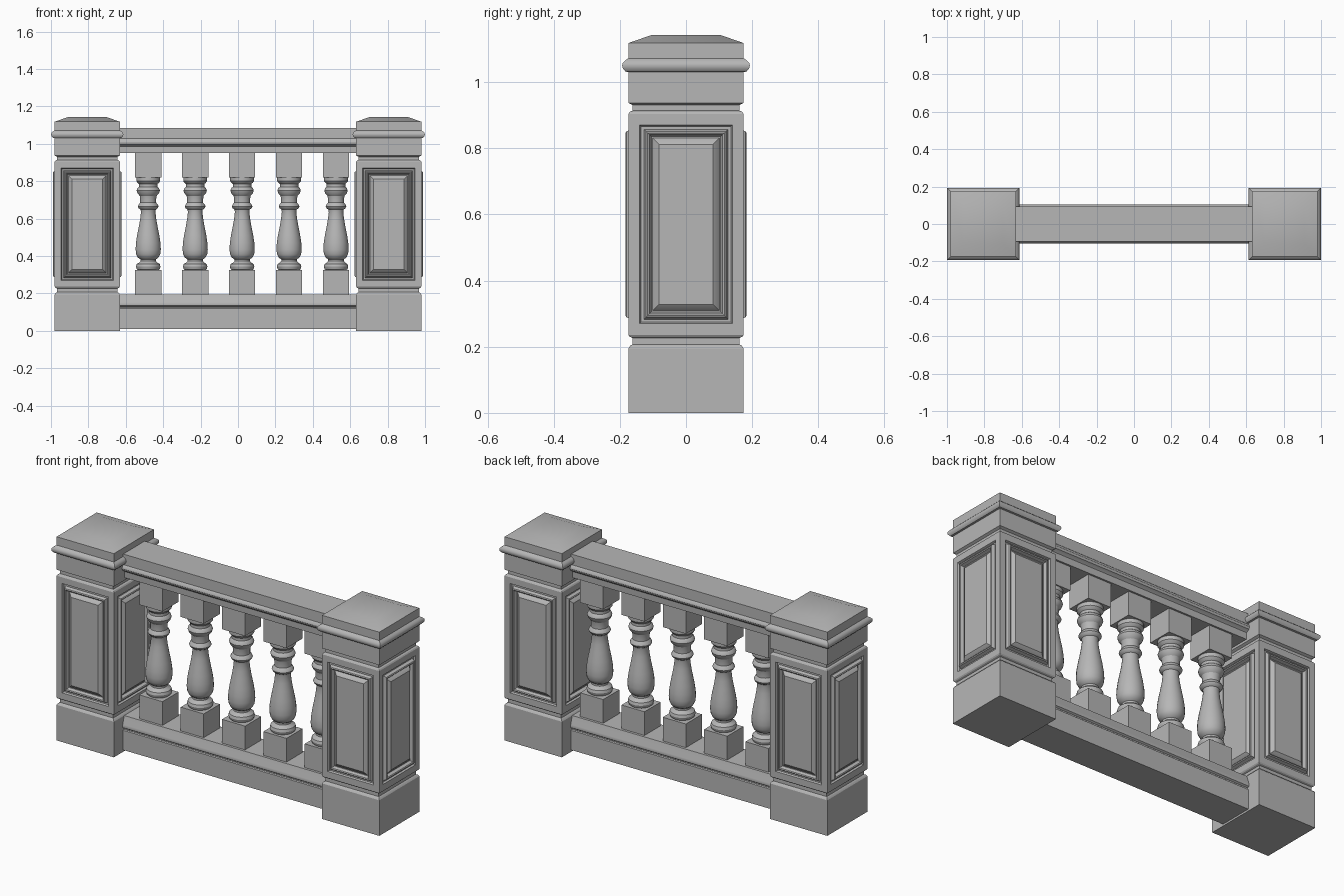
import bpy, bmesh
from math import pi, cos, sin, sqrt, radians

if "Cube" in bpy.data.objects:
    bpy.data.objects.remove(bpy.data.objects["Cube"])

stone = bpy.data.materials.new("grey stone")
stone.use_nodes = True
GREY = (0.47, 0.47, 0.47, 1)
stone.diffuse_color = GREY
stone.node_tree.nodes["Principled BSDF"].inputs["Base Color"].default_value = GREY


def finish(bm, name, loc=(0, 0, 0)):
    bmesh.ops.recalc_face_normals(bm, faces=bm.faces)
    mesh = bpy.data.meshes.new(name)
    bm.to_mesh(mesh)
    bm.free()
    mesh.materials.append(stone)
    ob = bpy.data.objects.new(name, mesh)
    bpy.context.collection.objects.link(ob)
    ob.location = loc
    bpy.ops.object.select_all(action='DESELECT')
    ob.select_set(True)
    bpy.context.view_layer.objects.active = ob
    bpy.ops.object.shade_smooth_by_angle(angle=radians(32))
    return ob


def stack(bm, profile, sides):
    """Stack rings of (half width, height); four sides give a square plan."""
    scale = sqrt(2) if sides == 4 else 1
    rings = []
    for r, z in profile:
        angles = [2 * pi * (i + 0.5) / sides for i in range(sides)]
        rings.append([bm.verts.new((r * scale * cos(a), r * scale * sin(a), z)) for a in angles])
    for low, high in zip(rings, rings[1:]):
        for i in range(sides):
            j = (i + 1) % sides
            bm.faces.new((low[i], low[j], high[j], high[i]))
    bm.faces.new(rings[0][::-1])
    bm.faces.new(rings[-1])


# Posts: square stacked profile with moulded panels on all four sides
POST = [(.174, 0), (.174, .195), (.169, .203), (.161, .207), (.161, .226), (.170, .230),
        (.174, .236), (.174, .904), (.170, .91), (.161, .914), (.161, .93), (.174, .937),
        (.174, 1.03), (.183, 1.032), (.191, 1.041), (.193, 1.05), (.191, 1.058),
        (.183, 1.066), (.174, 1.072), (.174, 1.118), (.105, 1.142)]
# Panel rings: inset distance, then step outward or inward
PANEL = [(.034, 0), (.004, -.010), (.009, 0), (.006, .016), (.005, .003),
         (.005, -.003), (.006, -.016), (.004, 0), (.003, .004), (.016, .012)]


def build_post(name, x):
    bm = bmesh.new()
    stack(bm, POST, 4)
    panels = [f for f in bm.faces if f.calc_center_median().z < .6 and
              max(v.co.z for v in f.verts) > .9 and min(v.co.z for v in f.verts) > .2]
    bm.normal_update()
    for inset, step in PANEL:
        bmesh.ops.inset_individual(bm, faces=panels, thickness=inset, depth=step,
                                   use_even_offset=True)
    finish(bm, name, (x, 0, 0))


build_post("right_post", -.806)
build_post("left_post", .806)


# Rails: a mirrored half section run between the posts
def build_rail(name, half, length=.66):
    section = half + [(-y, z) for y, z in reversed(half)]
    bm = bmesh.new()
    face = bm.faces.new([bm.verts.new((-length, y, z)) for y, z in section])
    run = bmesh.ops.extrude_face_region(bm, geom=[face], use_keep_orig=True)
    for v in run["geom"]:
        if isinstance(v, bmesh.types.BMVert):
            v.co.x = length
    finish(bm, name)


build_rail("bottom_rail", [(.094, .01), (.094, .118), (.089, .122), (.089, .128), (.098, .134),
                           (.1, .142), (.097, .152), (.088, .18), (.084, .195)])
build_rail("top_rail", [(.08, .95), (.082, .985), (.09, .992), (.099, .997), (.103, 1.008),
                        (.1, 1.02), (.093, 1.027), (.093, 1.085)])

# Balusters: square blocks at both ends of a turned shaft
SHAFT = [(.05, .32), (.062, .33), (.066, .343), (.062, .357), (.05, .364), (.042, .372),
         (.042, .382), (.056, .392), (.065, .41), (.068, .435), (.066, .47), (.06, .51),
         (.05, .56), (.043, .6), (.039, .635), (.041, .648), (.051, .655), (.056, .665),
         (.051, .676), (.043, .685), (.043, .705), (.046, .722), (.058, .735), (.063, .75),
         (.058, .763), (.05, .77), (.05, .785), (.058, .792), (.064, .8), (.064, .83)]
for i in range(5):
    x = .022 + .251 * (i - 2)
    bm = bmesh.new()
    stack(bm, SHAFT, 24)
    finish(bm, f"baluster_shaft_{i + 1}", (x, 0, 0))
    for label, low, high in (("lower", .19, .325), ("upper", .82, .955)):
        bm = bmesh.new()
        stack(bm, [(.07, low), (.07, high)], 4)
        finish(bm, f"{label}_block_{i + 1}", (x, 0, 0))
